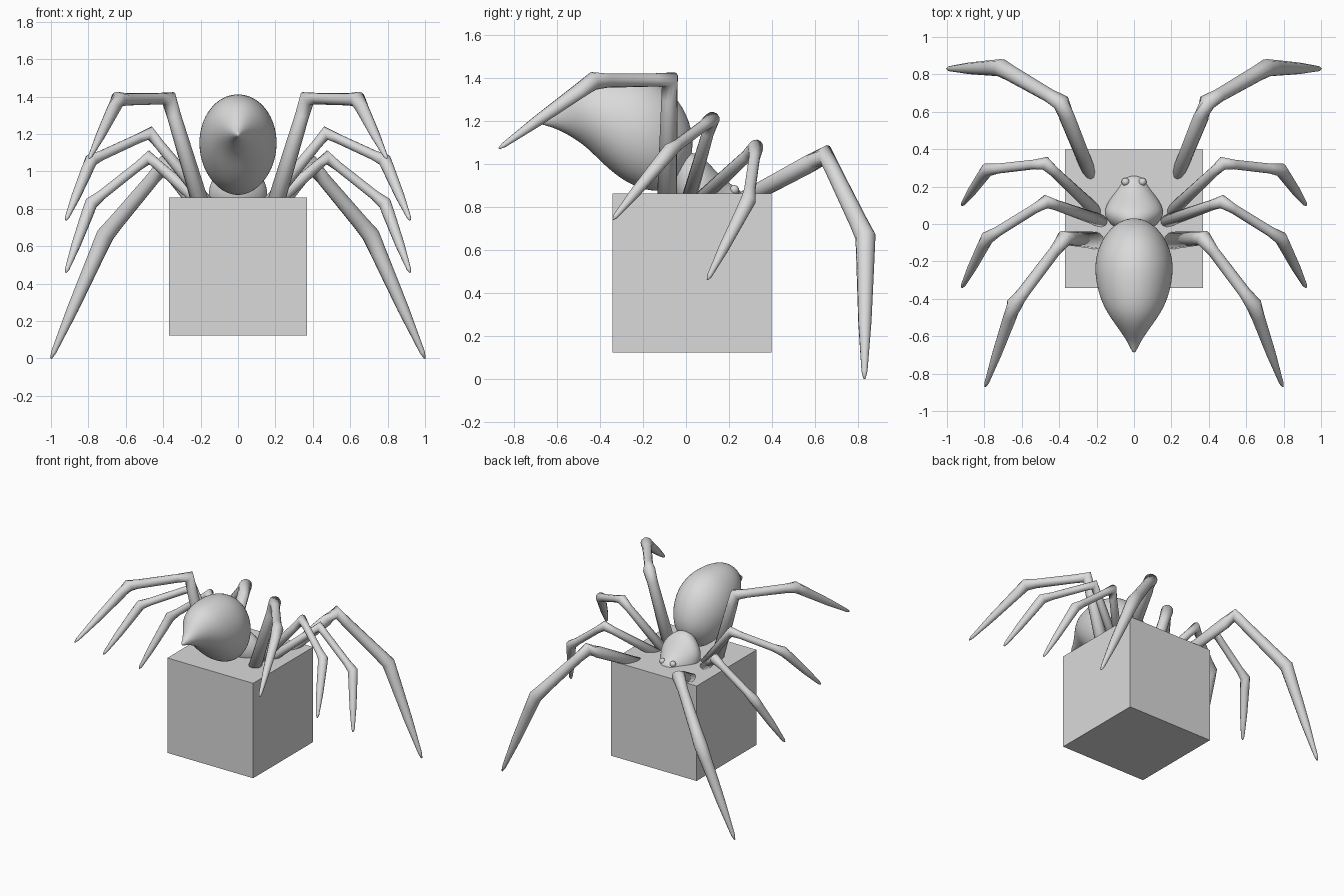
import bpy, bmesh, math
from mathutils import Vector

if "Cube" in bpy.data.objects:
    bpy.data.objects.remove(bpy.data.objects["Cube"])

grey = bpy.data.materials.new("light_grey")
grey.diffuse_color = (0.7, 0.7, 0.7, 1)
grey.use_nodes = True
grey.node_tree.nodes["Principled BSDF"].inputs["Base Color"].default_value = grey.diffuse_color


def finish(name, bm, smooth=True):
    bmesh.ops.recalc_face_normals(bm, faces=bm.faces[:])
    me = bpy.data.meshes.new(name)
    bm.to_mesh(me)
    bm.free()
    me.materials.append(grey)
    for p in me.polygons:
        p.use_smooth = smooth
    ob = bpy.data.objects.new(name, me)
    bpy.context.collection.objects.link(ob)
    return ob


def loft(name, rings, n):
    """Skin a row of elliptical rings given as (centre, half axis u, half axis v)."""
    bm = bmesh.new()
    rows = []
    for c, u, v in rings:
        rows.append([bm.verts.new(c + u * math.cos(2 * math.pi * i / n)
                                  + v * math.sin(2 * math.pi * i / n)) for i in range(n)])
    for a, b in zip(rows, rows[1:]):
        for i in range(n):
            j = (i + 1) % n
            bm.faces.new((a[i], a[j], b[j], b[i]))
    bm.faces.new(rows[0])
    bm.faces.new(rows[-1])
    return finish(name, bm)


def body(name, sections):
    """Sections: top y, top z, bottom y, bottom z, half width."""
    rings = []
    for ty, tz, by, bz, w in sections:
        t, b = Vector((0, ty, tz)), Vector((0, by, bz))
        rings.append(((t + b) / 2, Vector((w, 0, 0)), (t - b) / 2))
    ob = loft(name, rings, 20)
    mod = ob.modifiers.new("smooth", "SUBSURF")
    mod.levels = mod.render_levels = 2


def leg(name, side, root, knee, ankle, tip, r):
    """Three-part tapered leg with thickened joints; r holds the radii along it."""
    p = [Vector((q[0] * side, q[1], q[2])) for q in (root, knee, ankle, tip)]
    pts = [p[0], p[0].lerp(p[1], 0.85), p[1], p[1].lerp(p[2], 0.2),
           p[1].lerp(p[2], 0.82), p[2], p[2].lerp(p[3], 0.15),
           p[2].lerp(p[3], 0.6), p[2].lerp(p[3], 0.95), p[3]]
    rings = []
    for i, c in enumerate(pts):
        before = (c - pts[max(i - 1, 0)]).normalized()
        after = (pts[min(i + 1, len(pts) - 1)] - c).normalized()
        t = (before + after).normalized()
        u = t.cross(Vector((0, 1, 0.3))).normalized()
        rings.append((c, u * r[i], t.cross(u) * r[i]))
    loft(name, rings, 12)


# Box the spider sits on
bm = bmesh.new()
bmesh.ops.create_cube(bm, size=0.738)
bmesh.ops.translate(bm, verts=bm.verts[:], vec=(0, 0.028, 0.491))
finish("box", bm, False)

# Raised egg-shaped abdomen with a pointed tail
body("abdomen", [
    (0.035, 1.09, 0.02, 1.00, 0.04),
    (0.02, 1.20, -0.06, 0.90, 0.12),
    (-0.05, 1.33, -0.12, 0.865, 0.175),
    (-0.18, 1.41, -0.20, 0.875, 0.214),
    (-0.32, 1.42, -0.29, 0.915, 0.208),
    (-0.45, 1.405, -0.38, 0.99, 0.178),
    (-0.53, 1.36, -0.46, 1.075, 0.13),
    (-0.595, 1.29, -0.54, 1.13, 0.075),
    (-0.64, 1.235, -0.62, 1.17, 0.035),
    (-0.69, 1.205, -0.69, 1.185, 0.008)])

# Head and chest, sunk into the box top
body("head_and_chest", [
    (-0.02, 1.05, -0.06, 0.94, 0.04),
    (0.05, 1.055, -0.05, 0.84, 0.125),
    (0.10, 1.01, 0.01, 0.77, 0.17),
    (0.155, 0.95, 0.08, 0.72, 0.14),
    (0.205, 0.905, 0.15, 0.70, 0.095),
    (0.25, 0.885, 0.20, 0.70, 0.08),
    (0.265, 0.85, 0.23, 0.72, 0.05)])

# Legs and eye bumps, mirrored left and right
thin = (0.036, 0.028, 0.037, 0.026, 0.027, 0.036, 0.033, 0.025, 0.012, 0.004)
back = (0.048, 0.038, 0.044, 0.031, 0.033, 0.043, 0.036, 0.026, 0.012, 0.004)
long = (0.034, 0.042, 0.047, 0.037, 0.043, 0.048, 0.043, 0.031, 0.014, 0.005)
legs = {
    "long_leg": ((0.18, 0.13, 0.76), (0.39, 0.65, 1.04), (0.71, 0.835, 0.66), (1.0, 0.83, 0.0), long),
    "second_leg": ((0.15, 0.02, 0.79), (0.475, 0.325, 1.075), (0.785, 0.29, 0.83), (0.92, 0.10, 0.46), thin),
    "third_leg": ((0.13, 0.0, 0.79), (0.47, 0.12, 1.205), (0.785, -0.075, 1.06), (0.92, -0.34, 0.74), thin),
    "raised_leg": ((0.18, -0.09, 0.76), (0.37, -0.075, 1.39), (0.64, -0.43, 1.385), (0.795, -0.87, 1.07), back),
}
for side, word in ((1, "right"), (-1, "left")):
    for name, args in legs.items():
        leg(word + "_" + name, side, *args)
    bm = bmesh.new()
    bmesh.ops.create_uvsphere(bm, u_segments=12, v_segments=8, radius=0.022)
    bmesh.ops.translate(bm, verts=bm.verts[:], vec=(side * 0.045, 0.225, 0.878))
    finish(word + "_eye_bump", bm)
